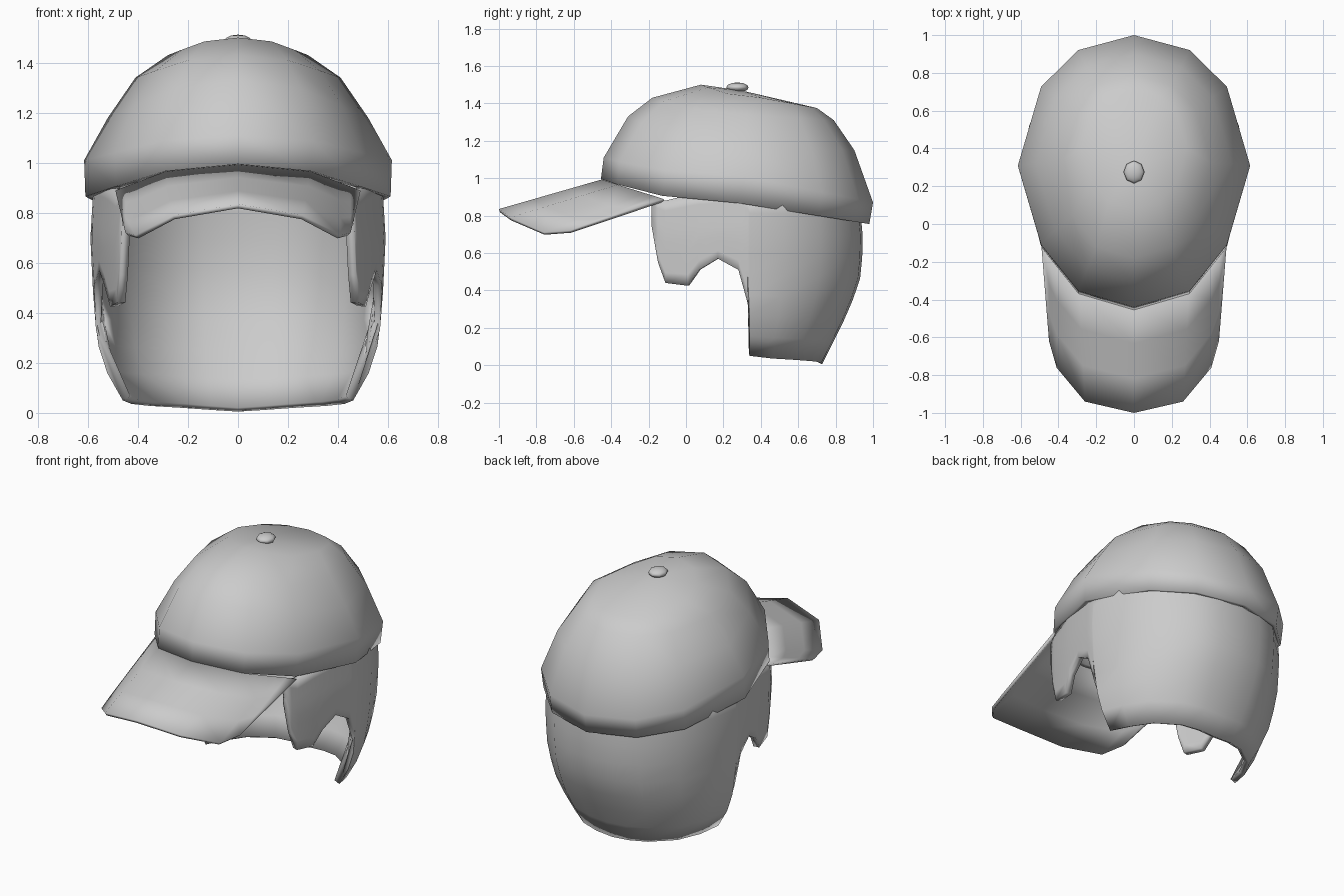
import bpy, bmesh, math
from mathutils import Vector

if "Cube" in bpy.data.objects:
    bpy.data.objects.remove(bpy.data.objects["Cube"])

grey = bpy.data.materials.new("plain grey")
grey.use_nodes = True
grey.diffuse_color = (0.6, 0.6, 0.6, 1)
grey.node_tree.nodes["Principled BSDF"].inputs["Base Color"].default_value = grey.diffuse_color


def mirrored(half):
    """Columns from the middle out to +x, completed on the -x side."""
    return [[(-x, y, z) for x, y, z in col] for col in reversed(half[1:])] + half


def shell(name, cols, inside, thickness, closed=False, tip=None, angle=40):
    """Skin a grid of columns, face it away from a point, and thicken it inwards."""
    bm = bmesh.new()
    grid = [[bm.verts.new(p) for p in col] for col in cols]
    pairs = list(zip(grid, grid[1:])) + ([(grid[-1], grid[0])] if closed else [])
    for a, b in pairs:
        for i in range(len(a) - 1):
            bm.faces.new((a[i], a[i + 1], b[i + 1], b[i]))
    if tip:
        top = bm.verts.new(tip)
        for a, b in pairs:
            bm.faces.new((a[-1], top, b[-1]))
    bmesh.ops.remove_doubles(bm, verts=bm.verts, dist=0.001)
    bm.normal_update()
    facing = sum(f.normal.dot(f.calc_center_median() - Vector(inside)) * f.calc_area()
                 for f in bm.faces)
    if facing < 0:
        bmesh.ops.reverse_faces(bm, faces=bm.faces)
    mesh = bpy.data.meshes.new(name)
    bm.to_mesh(mesh)
    bm.free()
    obj = bpy.data.objects.new(name, mesh)
    bpy.context.collection.objects.link(obj)
    solid = obj.modifiers.new("thickness", "SOLIDIFY")
    solid.thickness = thickness
    solid.offset = -1
    finish(obj, angle)
    return obj


def finish(obj, angle):
    obj.data.materials.append(grey)
    bpy.ops.object.select_all(action="DESELECT")
    obj.select_set(True)
    bpy.context.view_layer.objects.active = obj
    bpy.ops.object.shade_smooth_by_angle(angle=math.radians(angle))


def lerp(a, b, t):
    return a + (b - a) * t


# Dome: twelve-sided rings, each (half width, side z, front y, front z, back y, back z)
rings = [
    (0.61, 0.865, -0.455, 0.995, 0.98, 0.755),
    (0.615, 1.01, -0.44, 1.11, 1.0, 0.87),
    (0.52, 1.18, -0.31, 1.33, 0.9, 1.15),
    (0.41, 1.34, -0.18, 1.43, 0.79, 1.31),
    (0.28, 1.43, 0.08, 1.50, 0.7, 1.375),
]
outline = [(0, 1), (0.48, 0.945), (0.8, 0.81), (1, 0.52), (0.8, 0.23), (0.48, 0.06), (0, 0)]


def dome_point(fx, t, ring):
    w, zs, yf, zf, yb, zb = ring
    if t > 0.52:
        z = lerp(zs, zb, (t - 0.52) / 0.48)
    else:
        z = lerp(zs, zf, ((0.52 - t) / 0.52) ** 2)
    return fx * w, lerp(yf, yb, t), z


half = [[dome_point(fx, t, r) for r in rings] for fx, t in outline]
left_side = [[(-x, y, z) for x, y, z in col] for col in reversed(half[1:-1])]
shell("cap_dome", half + left_side, (0, 0.3, 0.8), 0.03, closed=True, tip=(0, 0.3, 1.468))

# Brim: arched strips running from the dome rim to the front edge
brim_edges = [
    ((0, -0.45, 0.993), (0, -1.0, 0.835)),
    ((0.29, -0.365, 0.965), (0.26, -0.94, 0.79)),
    ((0.41, -0.22, 0.92), (0.41, -0.76, 0.71)),
    ((0.45, -0.17, 0.905), (0.45, -0.62, 0.72)),
    ((0.49, -0.12, 0.888), (0.49, -0.12, 0.888)),
]
brim = [[tuple(Vector(a).lerp(Vector(b), i / 3)) for i in range(4)] for a, b in brim_edges]
shell("brim", mirrored(brim), (0, -0.5, -5), 0.018, angle=30)

# Neck and ear guard: section by height as (z, half width, back y)
sections = [(0.0, 0.435, 0.725), (0.04, 0.455, 0.745), (0.19, 0.54, 0.82), (0.3, 0.565, 0.875),
            (0.49, 0.58, 0.94), (0.7, 0.59, 0.945), (0.95, 0.575, 0.92)]
MID_Y = 0.34


def section(z):
    for (z0, w0, y0), (z1, w1, y1) in zip(sections, sections[1:]):
        if z <= z1:
            t = (z - z0) / (z1 - z0)
            return lerp(w0, w1, t), lerp(y0, y1, t)
    return sections[-1][1:]


# Columns: (width factor, share of back depth, bottom z), then the ear flap by y
back_cols = [(0, 1, 0.005), (0.25, 0.98, 0.012), (0.5, 0.89, 0.02), (0.79, 0.63, 0.028),
             (0.94, 0.3, 0.036), (1, 0, 0.05)]
flap_cols = [(1, 0.33, 0.33), (0.99, 0.28, 0.51), (0.95, 0.17, 0.57), (0.92, 0.07, 0.51),
             (0.89, 0.01, 0.425), (0.84, -0.11, 0.44), (0.81, -0.15, 0.55), (0.79, -0.185, 0.75)]
ROWS = 8


def guard_column(fx, bottom, top, y_of):
    col = []
    for i in range(ROWS + 1):
        z = lerp(top, bottom, i / ROWS)
        w, yb = section(z)
        col.append((fx * w, y_of(yb), z))
    return col


guard = [guard_column(fx, zb, 0.92, lambda yb, s=s: lerp(MID_Y, yb, s)) for fx, s, zb in back_cols]
guard += [guard_column(fx, zb, 0.88 if y < 0 else 0.91, lambda yb, y=y: y)
          for fx, y, zb in flap_cols]
shell("neck_guard", mirrored(guard), (0, 0.3, 0.5), 0.035)

# Button on the crown
bpy.ops.mesh.primitive_uv_sphere_add(segments=8, ring_count=6, radius=1, location=(0, 0.275, 1.485))
button = bpy.context.object
button.name = "top_button"
button.scale = (0.055, 0.06, 0.027)
finish(button, 60)
